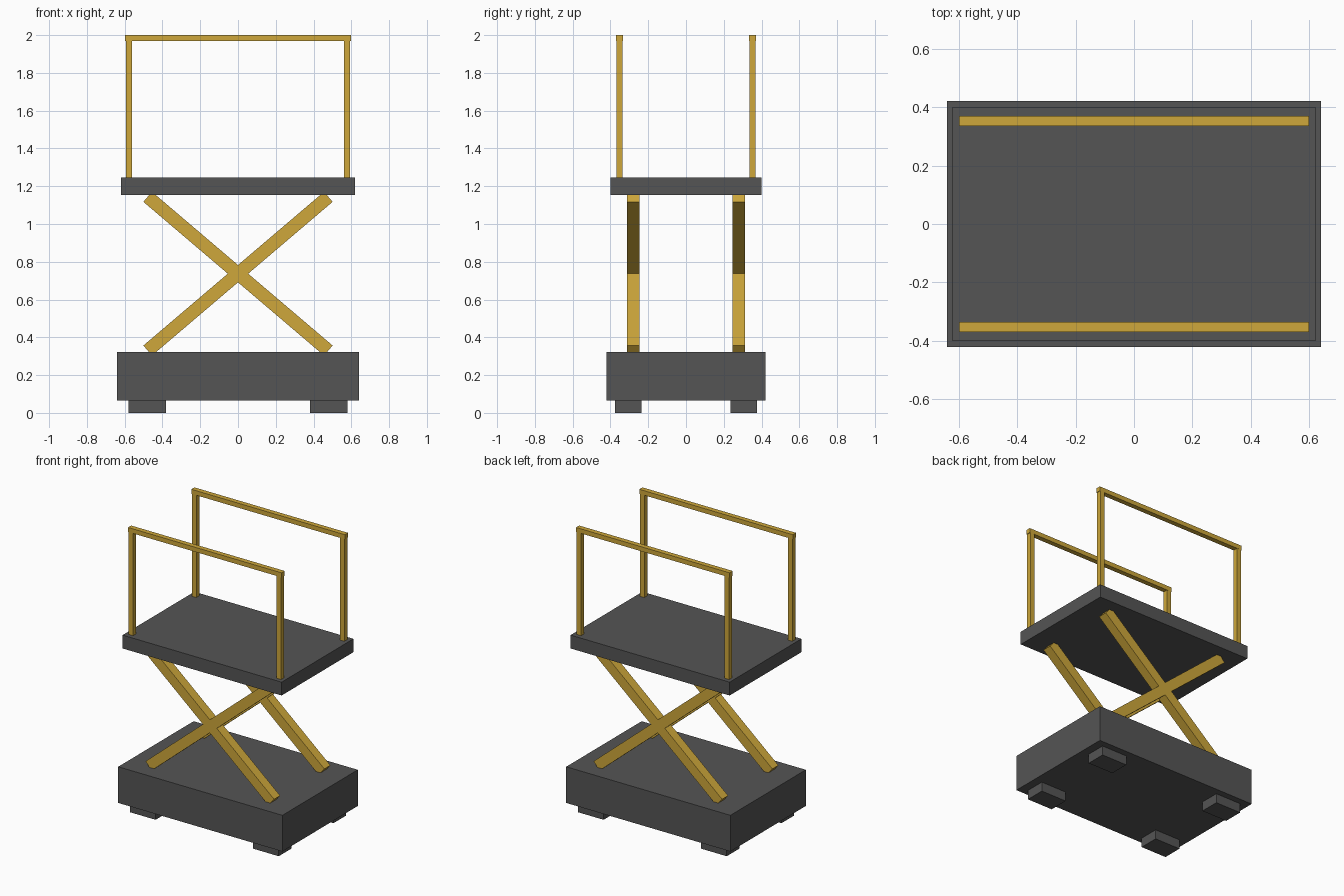
import bpy
import math

cube = bpy.data.objects.get("Cube")
if cube:
    bpy.data.objects.remove(cube, do_unlink=True)


def make_material(name, color):
    mat = bpy.data.materials.new(name)
    mat.use_nodes = True
    mat.diffuse_color = (*color, 1)
    mat.node_tree.nodes["Principled BSDF"].inputs["Base Color"].default_value = (*color, 1)
    return mat


GREY = make_material("dark grey", (0.09, 0.09, 0.09))
YELLOW = make_material("safety yellow", (0.62, 0.39, 0.043))


def box(name, center, size, mat, tilt=0.0):
    """Box of the given full size, tilted about the y axis."""
    bpy.ops.mesh.primitive_cube_add(size=1, location=center, rotation=(0, tilt, 0))
    obj = bpy.context.object
    obj.name = name
    obj.scale = size
    obj.data.materials.append(mat)
    return obj


# Chassis and lifting platform
box("chassis", (0, 0, 0.194), (1.28, 0.84, 0.255), GREY)
box("platform", (0, 0, 1.2), (1.24, 0.8, 0.094), GREY)

SIDES = (("front", -1), ("back", 1))
ENDS = (("right", -1), ("left", 1))

for side, sy in SIDES:
    for end, sx in ENDS:
        # Feet under the chassis corners
        box(f"{side}_{end}_foot", (sx * 0.48, sy * 0.305, 0.035), (0.2, 0.14, 0.07), GREY)
        # Crossed scissor arms
        box(f"{side}_{end}_scissor_arm", (0, sy * 0.28, 0.737), (1.256, 0.067, 0.07),
            YELLOW, sx * math.radians(40.4))
        # Guard rail posts
        box(f"{side}_{end}_post", (sx * 0.577, sy * 0.352, 1.605), (0.034, 0.034, 0.73), YELLOW)
    # Guard rail top bar
    box(f"{side}_rail", (0, sy * 0.352, 1.984), (1.197, 0.035, 0.032), YELLOW)
